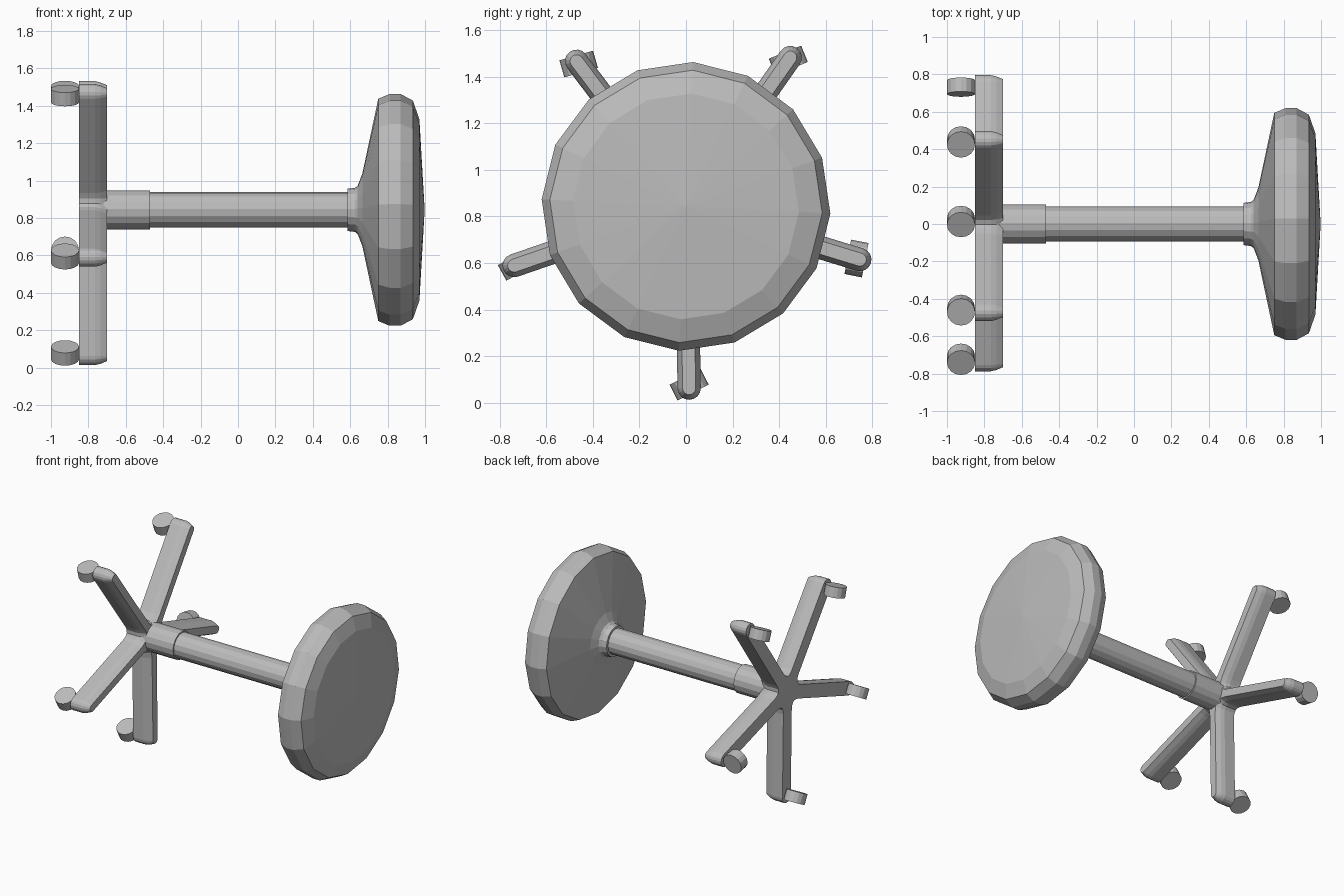
import bpy, bmesh
from math import sin, cos, pi, radians
from mathutils import Vector

AXIS_Z = 0.843      # height of the stool's axis, which lies along x
START = radians(-89)  # direction of the first leg in the y-z plane

cube = bpy.data.objects.get("Cube")
if cube:
    bpy.data.objects.remove(cube, do_unlink=True)

grey = bpy.data.materials.new("plain grey")
grey.use_nodes = True
colour = (0.5, 0.5, 0.5, 1)
grey.diffuse_color = colour
grey.node_tree.nodes["Principled BSDF"].inputs["Base Color"].default_value = colour


def loft(name, rings):
    """Skin a stack of equal rings and cap both ends."""
    bm = bmesh.new()
    loops = [[bm.verts.new(p) for p in ring] for ring in rings]
    n = len(loops[0])
    for a, b in zip(loops, loops[1:]):
        for i in range(n):
            j = (i + 1) % n
            bm.faces.new((a[i], a[j], b[j], b[i]))
    bm.faces.new(loops[0])
    bm.faces.new(loops[-1])
    bmesh.ops.remove_doubles(bm, verts=bm.verts, dist=0.0001)
    bmesh.ops.recalc_face_normals(bm, faces=bm.faces)
    mesh = bpy.data.meshes.new(name)
    bm.to_mesh(mesh)
    bm.free()
    mesh.materials.append(grey)
    obj = bpy.data.objects.new(name, mesh)
    bpy.context.collection.objects.link(obj)
    return obj


def turned(name, profile, sides=16, turn=87.2):
    """Turn (x, radius) points about the stool's axis."""
    angles = [radians(turn) + 2 * pi * i / sides for i in range(sides)]
    return loft(name, [[(x, r * cos(a), AXIS_Z + r * sin(a)) for a in angles]
                       for x, r in profile])


def star(x, half, reach):
    """Outline of the five-legged base with round tips and filleted crotches."""
    points = []
    for k in range(5):
        a = START + k * 2 * pi / 5
        out, side = Vector((cos(a), sin(a))), Vector((-sin(a), cos(a)))
        for i in range(9):      # round tip
            t = -pi / 2 + pi * i / 8
            points.append(out * (reach + half * cos(t)) + side * half * sin(t))
        b = a + 2 * pi / 5      # fillet towards the next leg
        out2, side2 = Vector((cos(b), sin(b))), Vector((-sin(b), cos(b)))
        p, q = out * 0.15 + side * half, out2 * 0.15 - side2 * half
        mid = a + pi / 5
        c = Vector((cos(mid), sin(mid))) * half / sin(pi / 5)
        for i in range(5):
            t = i / 4
            points.append(p * (1 - t) ** 2 + c * 2 * t * (1 - t) + q * t * t)
    return [(x, p.x, AXIS_Z + p.y) for p in points]


# Cushion with the flared mount beneath it
turned("seat", [(0.585, 0.113), (0.625, 0.118), (0.64, 0.13), (0.665, 0.195),
                (0.75, 0.595), (0.81, 0.62), (0.87, 0.62), (0.935, 0.585),
                (0.97, 0.485), (0.998, 0)])

# Central post and its sleeve
turned("column", [(-0.6, 0.095), (0.6, 0.095)])
turned("column_sleeve", [(-0.72, 0.105), (-0.47, 0.105)])

# Five-legged base with chamfered upper edges
loft("leg_base", [star(-0.85, 0.05, 0.78), star(-0.765, 0.05, 0.78),
                  star(-0.735, 0.043, 0.78), star(-0.70, 0.028, 0.78)])

# Caster wheels, each swivelled its own way
for k, swivel in enumerate((-63, -11, 112, 106, 119)):
    a, s = START + k * 2 * pi / 5, radians(swivel)
    hub = Vector((-0.925, 0.765 * cos(a), AXIS_Z + 0.765 * sin(a)))
    axle = Vector((0, cos(s), sin(s)))
    across = Vector((0, -sin(s), cos(s)))
    ring = [across * 0.075 * cos(t) + Vector((0.075 * sin(t), 0, 0))
            for t in (2 * pi * i / 16 for i in range(16))]
    loft(f"caster_{k + 1}", [[hub + axle * d + p for p in ring] for d in (-0.038, 0.038)])
